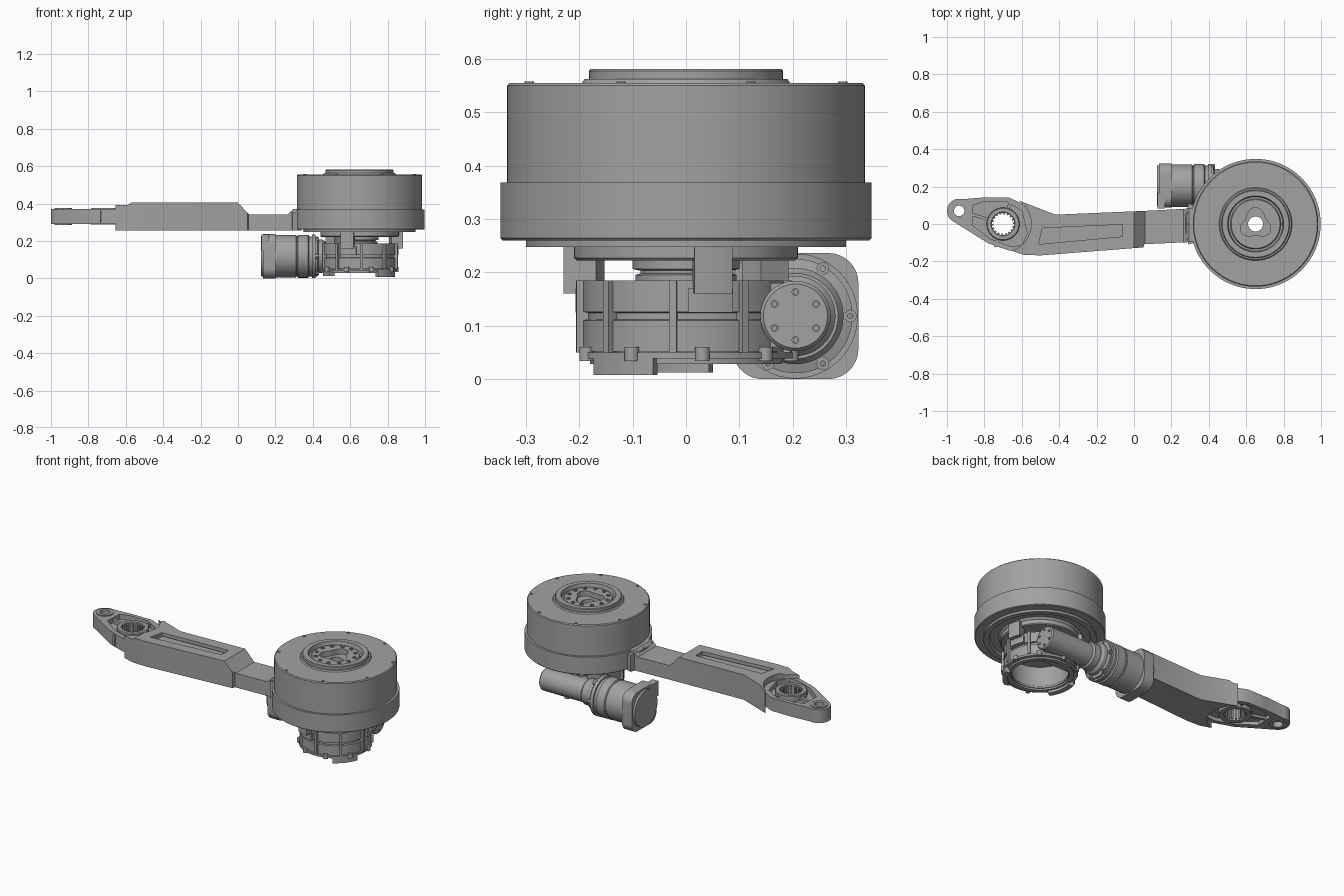
import bpy, bmesh
from math import sin, cos, pi, radians
from mathutils import Vector

cube = bpy.data.objects.get("Cube")
if cube:
    bpy.data.objects.remove(cube)


def material(name, value):
    m = bpy.data.materials.new(name)
    m.use_nodes = True
    color = (value, value, value, 1)
    m.diffuse_color = color
    m.node_tree.nodes["Principled BSDF"].inputs["Base Color"].default_value = color
    return m


GREY = material("machined grey", 0.36)
DRUM = Vector((0.65, 0, 0))
HUB = Vector((-0.70, 0, 0))
TIP = Vector((-0.935, 0.07, 0))
MOTOR = Vector((0, 0.205, 0.118))
parts = []


def finish(name, bm, at=(0, 0, 0), axis="z"):
    # Stand the shape along z, x or y, then place it
    for v in bm.verts:
        a, b, h = v.co
        v.co = {"z": (a, b, h), "x": (h, a, b), "y": (a, h, b)}[axis]
        v.co += Vector(at)
    bmesh.ops.remove_doubles(bm, verts=bm.verts, dist=1e-5)
    bmesh.ops.recalc_face_normals(bm, faces=bm.faces)
    me = bpy.data.meshes.new(name)
    bm.to_mesh(me)
    bm.free()
    me.materials.append(GREY)
    ob = bpy.data.objects.new(name, me)
    bpy.context.collection.objects.link(ob)
    parts.append(ob)
    return ob


def prism(name, outline, low, high, at=(0, 0, 0), axis="z"):
    bm = bmesh.new()
    bottom = [bm.verts.new((a, b, low)) for a, b in outline]
    top = [bm.verts.new((a, b, high)) for a, b in outline]
    bm.faces.new(bottom)
    bm.faces.new(top)
    n = len(outline)
    for i in range(n):
        j = (i + 1) % n
        bm.faces.new((bottom[i], bottom[j], top[j], top[i]))
    return finish(name, bm, at, axis)


def lathe(name, profile, at=(0, 0, 0), axis="z", start=0, sweep=360, steps=72):
    # Revolve a closed (radius, height) profile, all round or as a sector
    full = sweep == 360
    bm = bmesh.new()
    rings = []
    for i in range(steps if full else steps + 1):
        a = radians(start + sweep * i / steps)
        rings.append([bm.verts.new((r * cos(a), r * sin(a), h)) for r, h in profile])
    n = len(profile)
    for i in range(steps):
        p, q = rings[i], rings[(i + 1) % len(rings)]
        for k in range(n):
            m = (k + 1) % n
            bm.faces.new((p[k], p[m], q[m], q[k]))
    if not full:
        bm.faces.new(rings[0])
        bm.faces.new(rings[-1])
    return finish(name, bm, at, axis)


def tube(name, inner, outer, low, high, at=(0, 0, 0), axis="z", **kw):
    return lathe(name, [(inner, low), (outer, low), (outer, high), (inner, high)], at, axis, **kw)


def circle(r, steps=32, start=0, end=360):
    angles = [radians(start + (end - start) * i / steps) for i in range(steps)]
    return [(r * cos(a), r * sin(a)) for a in angles]


def rect(x0, x1, y0, y1):
    return [(x0, y0), (x1, y0), (x1, y1), (x0, y1)]


def boolean(ob, cutter, operation="DIFFERENCE"):
    mod = ob.modifiers.new("cut", "BOOLEAN")
    mod.operation, mod.object, mod.solver = operation, cutter, "EXACT"
    bpy.context.view_layer.objects.active = ob
    bpy.ops.object.modifier_apply(modifier=mod.name)
    parts.remove(cutter)
    bpy.data.objects.remove(cutter)


def around(center, r, angle):
    a = radians(angle)
    return center + Vector((r * cos(a), r * sin(a), 0))


# Drum housing with stepped wall, raised hub and a through bore
drum = lathe("drum_housing", [
    (.04, .25), (.21, .25), (.22, .262), (.265, .262), (.27, .247), (.30, .247), (.30, .26),
    (.344, .26), (.348, .264), (.348, .368), (.335, .368), (.335, .55), (.33, .555),
    (.195, .555), (.19, .562), (.182, .562), (.182, .577), (.178, .581), (.15, .581),
    (.145, .556), (.135, .556), (.13, .567), (.04, .567)], DRUM, steps=96)
lobes = [((.074 + .014 * cos(3 * t - 1.5 * pi)) * cos(t), (.074 + .014 * cos(3 * t - 1.5 * pi)) * sin(t))
         for t in [i * pi / 24 for i in range(48)]]
boolean(drum, prism("recess_cutter", lobes, .535, .6, DRUM))
for i in range(8):
    tube("drum_rim_screw", .004, .009, .55, .558, around(DRUM, .318, 22.5 + 45 * i), steps=10)
for i in range(12):
    tube("hub_screw", .005, .011, .56, .572, around(DRUM, .11, 15 + 30 * i), steps=12)

# Gearbox hanging under the drum
lathe("gearbox_flange", [(.04, .222), (.205, .222), (.21, .227), (.21, .252), (.04, .252)], DRUM)
lathe("gearbox_neck", [(.04, .17), (.095, .17), (.095, .195), (.085, .198), (.085, .203),
                       (.1, .206), (.1, .23), (.04, .23)], DRUM)
lathe("gearbox_body", [(.05, .17), (.16, .17), (.16, .052), (.193, .052), (.193, .11), (.183, .112),
                       (.183, .124), (.193, .126), (.193, .185), (.05, .185)], DRUM)
tube("gearbox_bottom_ring", .15, .2, .038, .05, DRUM)
tube("gearbox_bottom_lip", .155, .18, .028, .054, DRUM)
tube("gearbox_foot", .172, .2, .008, .05, DRUM, start=-60, sweep=42, steps=16)
tube("gearbox_small_foot", .165, .195, .012, .045, DRUM, start=165, sweep=50, steps=16)
for angle in (13, 133, 253):
    tube("gearbox_post", .17, .232, .16, .247, DRUM, start=angle - 9, sweep=18, steps=6)
    tube("gearbox_clamp", .18, .208, .125, .17, DRUM, start=angle - 12, sweep=24, steps=8)
for i in range(9):
    angle = i * 40 - 7
    tube("gearbox_rib", .18, .206, .05, .185, DRUM, start=angle - 2, sweep=4, steps=2)
    tube("gearbox_lug", 0, .014, .034, .06, around(DRUM, .197, angle + 16), steps=14)

# Drive motor lying beside the gearbox
prism("worm_block", rect(.5, .76, .08, .2), .06, .18)
lathe("worm_housing", [(0, .44), (.075, .44), (.075, .5), (.066, .51), (.066, .785), (.06, .792), (0, .792)],
      MOTOR, "x", steps=48)
lathe("motor_body", [(0, .19), (.113, .19), (.113, .31), (.108, .313), (.108, .318), (.115, .322),
                     (.115, .375), (.107, .38), (.107, .425), (.09, .43), (.09, .45), (.08, .465), (0, .465)],
      MOTOR, "x")
tube("motor_flange", .09, .117, .395, .415, MOTOR, "x")
square = []
for k, (sy, sz) in enumerate([(1, 1), (-1, 1), (-1, -1), (1, -1)]):
    square += [(sy * .062 + a, sz * .062 + b) for a, b in circle(.056, 10, 90 * k, 90 * k + 100)]
prism("motor_end_cap", square, .135, .2, MOTOR, "x")
tube("motor_end_disc", 0, .108, .122, .14, MOTOR, "x")
prism("motor_cap_ear", rect(-.122, -.04, .03, .117), .125, .165, MOTOR, "x")
for i in range(6):
    a = radians(60 * i)
    dy, dz = cos(a), sin(a)
    tube("motor_flange_screw", .005, .012, .41, .432, MOTOR + Vector((0, dy, dz)) * .103, "x", steps=12)
    tube("worm_cover_screw", .004, .0075, .786, .796,
         MOTOR + Vector((0, -dz, dy)) * .045, "x", steps=10)

# Arm: plan outline trimmed by its side profile
arm = prism("arm_beam", [(-.665, -.14), (-.59, -.165), (-.5, -.168), (.05, -.125), (.055, -.108), (.34, -.095),
                         (.34, .085), (.055, .07), (-.42, .05), (-.615, .125)], .2, .5)
boolean(arm, prism("side_cutter", [(-.8, .255), (-.8, .392), (-.59, .392), (-.57, .405), (0, .405), (.06, .34),
                                   (.265, .34), (.295, .37), (.34, .37), (.34, .255)], -.3, .3, axis="y"),
        "INTERSECT")
boolean(arm, prism("round_cutter", circle(.15, 64), .1, .6, HUB))
boolean(arm, prism("panel_cutter", [(-.51, -.108), (-.062, -.067), (-.062, -.003), (-.49, -.022)], .385, .5))
prism("arm_panel", [(-.49, -.095), (-.08, -.057), (-.08, -.015), (-.475, -.033)], .38, .391)
tube("arm_saddle", .34, .375, .255, .355, DRUM, start=163, sweep=34, steps=20)
for y in (-.08, 0, .06):
    tube("saddle_screw", .004, .01, .33, .361, (.292, y, 0), steps=12)

# Pointed arm head with pockets above and below
tip_arc = [(TIP.x + a, TIP.y + b) for a, b in circle(.065, 20, 75, 240)]
head = prism("arm_head", tip_arc + [(-.78, -.103), (-.665, -.143), (-.6, -.14), (-.54, -.1),
                                    (-.53, .04), (-.6, .11), (-.67, .142), (-.8, .142)], .29, .37)
pocket = [(-.86, .1), (-.8, .119), (-.68, .119), (-.6, .07), (-.57, -.05), (-.6, -.115), (-.66, -.118),
          (-.77, -.078), (-.865, -.005)]
boolean(head, prism("upper_pocket", pocket, .34, .5))
boolean(head, prism("lower_pocket", pocket, .2, .31))
boolean(head, prism("hub_hole", circle(.072, 48), .2, .5, HUB))
boolean(head, prism("tip_hole", circle(.03), .2, .5, TIP))
lathe("head_hub", [(.06, .288), (.088, .288), (.088, .37), (.084, .375), (.064, .375), (.06, .371)], HUB)
for i in range(18):
    tube("hub_tooth", .052, .062, .295, .365, HUB, start=20 * i, sweep=9, steps=2)
lathe("tip_bush", [(.028, .285), (.047, .285), (.047, .375), (.028, .375)], TIP, steps=40)
for angle in (72, 163, 251):
    a = radians(angle)
    side = Vector((-sin(a), cos(a))) * .008
    ends = [Vector((cos(a), sin(a))) * r for r in (.08, .13 if angle != 163 else .19)]
    prism("head_rib", [ends[0] - side, ends[1] - side, ends[1] + side, ends[0] + side], .298, .362, HUB)

# Smooth round walls, keep edges crisp
bpy.ops.object.select_all(action="DESELECT")
for ob in parts:
    ob.select_set(True)
bpy.context.view_layer.objects.active = parts[0]
bpy.ops.object.shade_smooth_by_angle(angle=radians(30))
